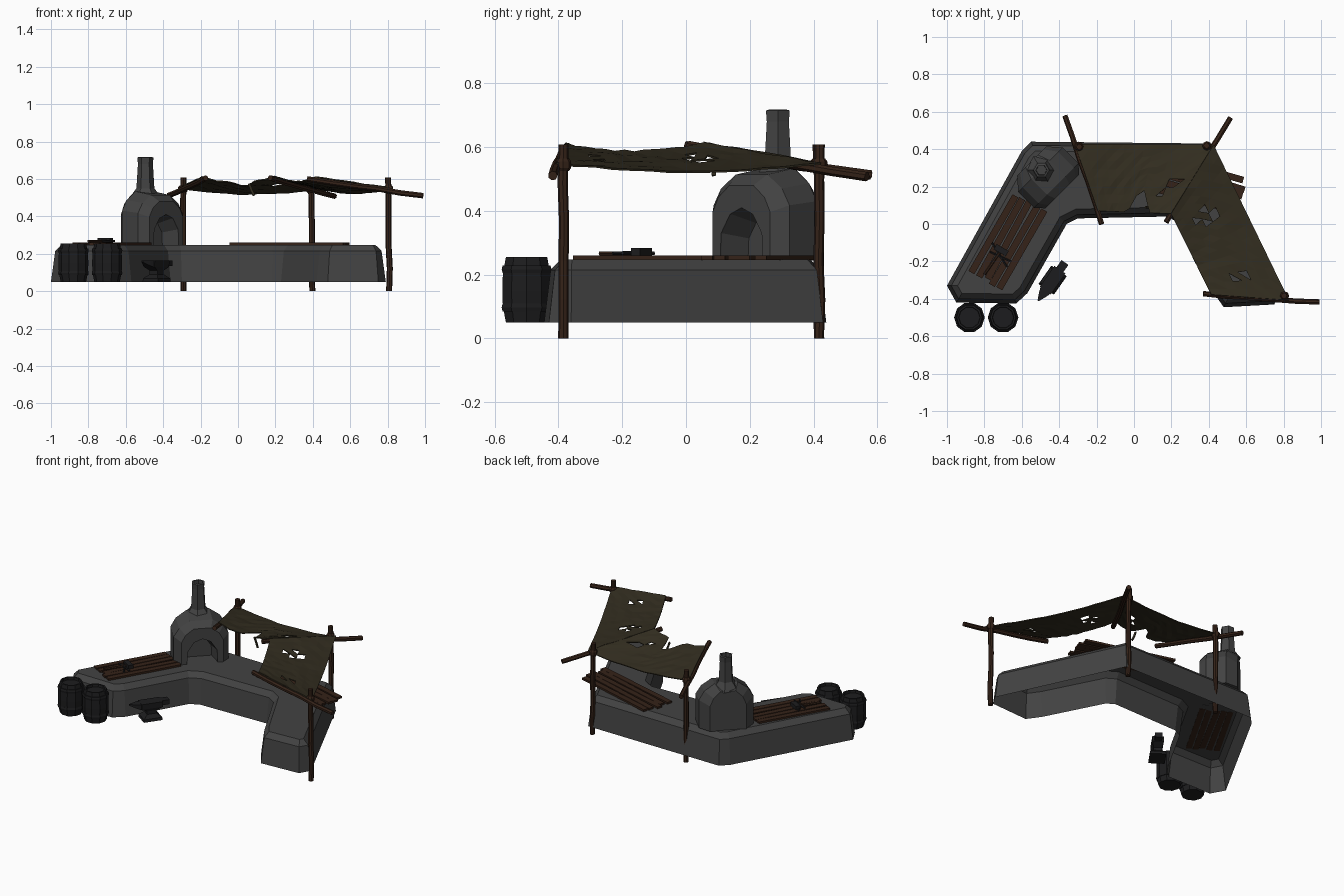
import bpy, bmesh, math, random
from mathutils import Vector, Matrix

if "Cube" in bpy.data.objects:
    bpy.data.objects.remove(bpy.data.objects["Cube"])

random.seed(4)


def material(name, rgb):
    m = bpy.data.materials.new(name)
    m.diffuse_color = (*rgb, 1)
    m.use_nodes = True
    m.node_tree.nodes["Principled BSDF"].inputs["Base Color"].default_value = m.diffuse_color
    return m


STONE = material("stone", (.055, .055, .055))
WOOD = material("wood", (.035, .016, .009))
CLOTH = material("cloth", (.032, .026, .014))
IRON = material("iron", (.012, .012, .013))


def finish(name, bm, mat):
    mesh = bpy.data.meshes.new(name)
    bm.to_mesh(mesh)
    bm.free()
    mesh.materials.append(mat)
    ob = bpy.data.objects.new(name, mesh)
    bpy.context.collection.objects.link(ob)
    return ob


def loft(name, rings, mat, cap_start=True, cap_end=True, matrix=None):
    """Bridge equal-sized closed rings of points, with optional end caps."""
    bm = bmesh.new()
    vs = [[bm.verts.new(p) for p in ring] for ring in rings]
    n = len(rings[0])
    for a, b in zip(vs, vs[1:]):
        for i in range(n):
            k = (i + 1) % n
            bm.faces.new((a[i], a[k], b[k], b[i]))
    if cap_start:
        bm.faces.new(vs[0][::-1])
    if cap_end:
        bm.faces.new(vs[-1])
    bmesh.ops.recalc_face_normals(bm, faces=bm.faces)
    if matrix:
        bm.transform(matrix)
    return finish(name, bm, mat)


def lathe(name, x, y, profile, sides, mat):
    rings = [[(x + r * math.cos(2 * math.pi * i / sides), y + r * math.sin(2 * math.pi * i / sides), z)
              for i in range(sides)] for r, z in profile]
    return loft(name, rings, mat)


def stick(name, a, b, r, mat, sides=7, wobble=0.0, steps=5):
    a, b = Vector(a), Vector(b)
    q = (b - a).to_track_quat('Z', 'Y')
    rings = []
    for s in range(steps + 1):
        off = Vector((random.uniform(-wobble, wobble), random.uniform(-wobble, wobble), 0))
        c = a.lerp(b, s / steps)
        rings.append([c + q @ (off + Vector((r * math.cos(2 * math.pi * i / sides),
                                             r * math.sin(2 * math.pi * i / sides), 0)))
                      for i in range(sides)])
    return loft(name, rings, mat)


def place(x, y, z, deg):
    return Matrix.Translation((x, y, z)) @ Matrix.Rotation(math.radians(deg), 4, 'Z')


def box(name, size, matrix, mat):
    bm = bmesh.new()
    bmesh.ops.create_cube(bm, size=1, matrix=matrix @ Matrix.Diagonal((*size, 1)))
    return finish(name, bm, mat)


def inset(outline, d):
    """Mitred inward offset of a counter-clockwise outline."""
    out = []
    for i, p in enumerate(outline):
        p, a, b = Vector(p), Vector(outline[i - 1]), Vector(outline[(i + 1) % len(outline)])
        e, f = (p - a).normalized(), (b - p).normalized()
        n1, n2 = Vector((-e.y, e.x)), Vector((-f.y, f.x))
        out.append(p + (n1 + n2) * d / (1 + n1.dot(n2)))
    return out


# Three-armed stone counter, open underneath
base = [(-1, -.33), (-.95, -.42), (-.63, -.425), (-.57, -.37), (-.36, .0), (-.30, .03), (.18, .04),
        (.23, .01), (.42, -.36), (.48, -.445), (.75, -.43), (.79, -.36), (.42, .43), (-.55, .44), (-.60, .39)]
loft("counter", [[(p[0], p[1], z) for p in inset(base, d)]
                 for d, z in ((0, .05), (.02, .215), (.05, .248))], STONE, cap_start=False)

# Domed furnace with an arched mouth facing the inner corner
half = [(.168, 0), (.168, .18), (.135, .235), (.07, .28)]
dome = half + [(-x, z) for x, z in reversed(half)]
turn = place(-.465, .255, .245, 45)
furnace = loft("furnace", [[(x * s, y, z * h) for x, z in dome] for y, s, h in
                           ((-.115, .76, .84), (-.07, 1, .96), (.05, 1, 1.03), (.115, .66, .93))],
               STONE, matrix=turn)
mouth = [(.095, -.02), (.09, .08), (.05, .14), (0, .16), (-.05, .14), (-.09, .08), (-.095, -.02)]
cutter = loft("mouth_cutter", [[(x * s, y, z * s + .005) for x, z in mouth]
                               for y, s in ((-.2, 1.0), (-.11, 1.0), (-.01, .8))], STONE, matrix=turn)
cutter.hide_render = True
cutter.hide_viewport = True
mod = furnace.modifiers.new("mouth", 'BOOLEAN')
mod.operation = 'DIFFERENCE'
mod.object = cutter
lathe("chimney", -.495, .288, [(.085, .5), (.048, .55), (.04, .68), (.043, .715), (.03, .718), (.028, .64)], 6, STONE)

# Barrels with hoops
for i, x in enumerate((-.88, -.70)):
    lathe(f"barrel_{i}", x, -.5, [(.068, .05), (.078, .1), (.08, .15), (.078, .205), (.068, .255),
                                  (.058, .255), (.056, .238)], 10, IRON)
    for z in (.085, .205):
        lathe(f"barrel_hoop_{i}", x, -.5, [(.079, z), (.082, z + .012), (.079, z + .024)], 10, IRON)


# Anvil: stacked foot, waist and face, with a horn and a heel
def rect(w, d, z):
    return [(-w, -d, z), (w, -d, z), (w, d, z), (-w, d, z)]


at = place(-.435, -.30, .05, 55)
loft("anvil_body", [rect(.06, .05, 0), rect(.058, .048, .018), rect(.03, .025, .04), rect(.03, .025, .06),
                    rect(.068, .034, .08), rect(.068, .036, .115)], IRON, matrix=at)
loft("anvil_horn", [[(x, -w, z), (x, w, z), (x, w, .113), (x, -w, .113)] for x, w, z in
                    ((-.06, .034, .075), (-.09, .024, .085), (-.135, .004, .105))], IRON, matrix=at)
box("anvil_heel", (.05, .045, .03), at @ Matrix.Translation((.09, 0, .1)), IRON)

# Work planks on the left arm and the back arm
for label, x, y, deg, length, count in (("left", -.67, -.085, 61, .50, 5), ("back", .27, .235, -16, .62, 5)):
    for i in range(count):
        off = (i - (count - 1) / 2) * .043
        m = place(x, y, .253, deg) @ Matrix.Translation((random.uniform(-.02, .02), off, 0))
        m = m @ Matrix.Rotation(random.uniform(-.02, .02), 4, 'Z')
        box(f"{label}_plank_{i}", (length + random.uniform(-.04, .02), .036, .014), m, WOOD)

# Hammer and tongs lying on the left planks
stick("hammer_handle", (-.80, -.27, .267), (-.71, -.14, .267), .007, WOOD, 6)
box("hammer_head", (.075, .032, .028), place(-.71, -.14, .27, -30), IRON)
stick("tongs_arm_a", (-.76, -.10, .267), (-.68, -.23, .267), .006, IRON, 5)
stick("tongs_arm_b", (-.77, -.15, .268), (-.66, -.20, .268), .006, IRON, 5)

# Awning posts, sloping poles and rope lashings
for i, (x, y) in enumerate(((-.29, .415), (.395, .418), (.81, -.385))):
    stick(f"post_{i}", (x, y, 0), (x - .005, y, .608), .016, WOOD, 8, .003)
    lathe(f"lashing_{i}", x - .005, y, [(.018, .525), (.025, .535), (.025, .555), (.018, .565)], 8, WOOD)
poles = [((-.17, 0, .605), (-.37, .578, .51)), ((.17, .01, .605), (.515, .568, .505)),
         ((.37, -.375, .60), (.99, -.42, .51))]
for i, (a, b) in enumerate(poles):
    stick(f"pole_{i}", a, b, .015, WOOD, 7, .003)


# Torn cloth sheets sagging between neighbouring poles
def sheet(name, pa, pb, span_a, span_b, sag, notch, holes, nu=14, nv=8):
    pa, pb = [Vector(p) for p in pa], [Vector(p) for p in pb]
    bm = bmesh.new()
    grid = []
    for i in range(nu + 1):
        u = i / nu
        cut = max(0, notch[2] * (1 - abs(u - notch[0]) / notch[1]))
        row = []
        for j in range(nv + 1):
            v = cut + (1 - cut) * j / nv
            a = pa[0].lerp(pa[1], span_a[0] + (span_a[1] - span_a[0]) * v)
            b = pb[0].lerp(pb[1], span_b[0] + (span_b[1] - span_b[0]) * v)
            p = a.lerp(b, u)
            p.z += .016 - sag * 4 * u * (1 - u) + random.uniform(-.003, .003)
            row.append(bm.verts.new(p))
        grid.append(row)
    for i in range(nu):
        for j in range(nv):
            a, b, c, d = grid[i][j], grid[i + 1][j], grid[i + 1][j + 1], grid[i][j + 1]
            for half_id, tri in enumerate(((a, b, c), (a, c, d))):
                if (i, j, half_id) not in holes:
                    bm.faces.new(tri)
    ob = finish(name, bm, CLOTH)
    thick = ob.modifiers.new("thickness", 'SOLIDIFY')
    thick.thickness = .006
    thick.offset = 0


sheet("back_cloth", poles[0], poles[1], (.12, .74), (.08, .74), .03, (.55, .14, .38),
      {(11, 3, 0), (11, 3, 1), (12, 3, 1), (10, 2, 0)})
sheet("right_cloth", poles[1], poles[2], (.08, .74), (.07, .74), .025, (.5, .1, .0),
      {(3, 3, 1), (4, 3, 0), (4, 4, 1), (4, 4, 0), (3, 2, 0), (11, 3, 0), (11, 4, 1)})
# Loose flap hanging at the tear
stick("torn_flap", (.06, .09, .575), (.085, .085, .51), .008, CLOTH, 3, .002, 2)
